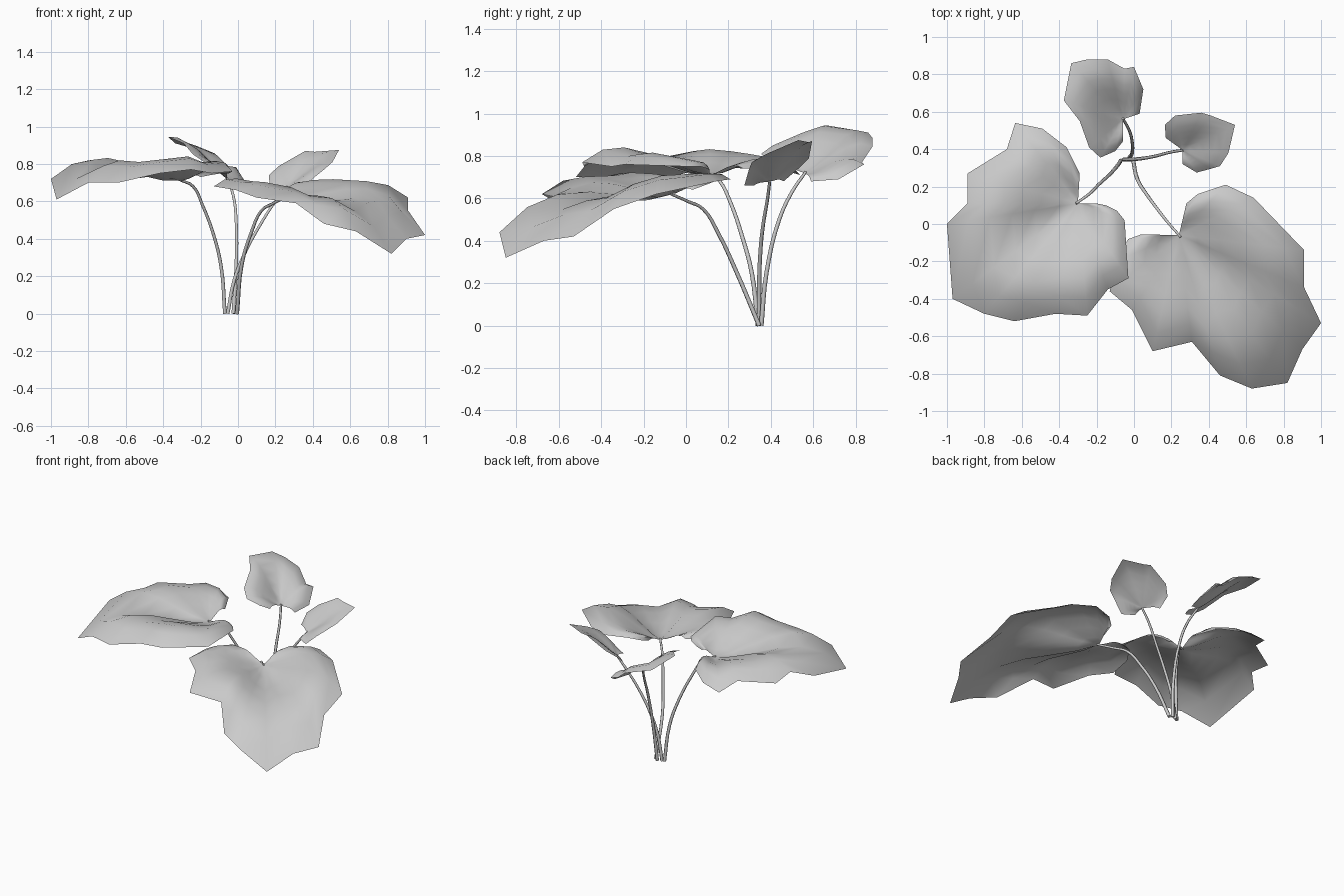
import bpy, bmesh
from mathutils import Vector

RINGS = (0.15, 0.33, 0.5, 0.67, 0.84, 1.0)


def leaf(name, root, rim, arch):
    """Thin blade fanned from the stem joint to its rim, arched in between."""
    root = Vector(root)
    bm = bmesh.new()
    centre = bm.verts.new(root)
    prev = None
    for p in rim:
        d = Vector(p) - root
        rise = arch * d.xy.length
        ray = [centre]
        for t in RINGS:
            v = root + d * t
            v.z += rise * 6.75 * t * t * (1 - t)   # highest two thirds out
            ray.append(bm.verts.new(v))
        if prev:
            bm.faces.new((centre, prev[1], ray[1]))
            for i in range(1, len(RINGS)):
                bm.faces.new((prev[i], prev[i + 1], ray[i + 1], ray[i]))
        prev = ray
    bmesh.ops.recalc_face_normals(bm, faces=bm.faces)
    if sum(f.normal.z for f in bm.faces) < 0:
        bmesh.ops.reverse_faces(bm, faces=bm.faces)
    me = bpy.data.meshes.new(name)
    bm.to_mesh(me)
    bm.free()
    obj = bpy.data.objects.new(name, me)
    bpy.context.collection.objects.link(obj)
    bpy.ops.object.select_all(action='DESELECT')
    obj.select_set(True)
    bpy.context.view_layer.objects.active = obj
    bpy.ops.object.shade_smooth_by_angle(angle=1.2)


def stem(name, path):
    """Slim tapering tube along a smooth path."""
    cu = bpy.data.curves.new(name, 'CURVE')
    cu.dimensions = '3D'
    cu.bevel_depth = 0.011
    cu.bevel_resolution = 1
    cu.resolution_u = 4
    cu.use_fill_caps = True
    sp = cu.splines.new('BEZIER')
    sp.bezier_points.add(len(path) - 1)
    for i, (bp, co) in enumerate(zip(sp.bezier_points, path)):
        bp.co = co
        bp.handle_left_type = bp.handle_right_type = 'AUTO'
        bp.radius = 1.0 - 0.35 * i / (len(path) - 1)
    obj = bpy.data.objects.new(name, cu)
    bpy.context.collection.objects.link(obj)


# large left leaf
leaf("left_leaf", (-0.30, 0.11, 0.71), [
    (-.29, .27, .74), (-.36, .41, .75), (-.49, .51, .73), (-.635, .54, .71),
    (-.68, .40, .75), (-.89, .27, .74), (-.89, .11, .76), (-1.0, 0, .72),
    (-.97, -.40, .61), (-.80, -.48, .70), (-.64, -.52, .70), (-.42, -.48, .75),
    (-.25, -.49, .77), (-.14, -.35, .75), (-.03, -.29, .76), (-.05, .02, .75),
    (-.09, .07, .75), (-.15, .10, .74), (-.20, .11, .73)], 0.15)

# large right leaf
leaf("right_leaf", (0.24, -0.06, 0.62), [
    (.27, .03, .64), (.28, .11, .67), (.34, .16, .69), (.49, .21, .69),
    (.64, .14, .68), (.91, -.14, .62), (.91, -.34, .55), (1.0, -.53, .42),
    (.90, -.67, .40), (.82, -.85, .32), (.63, -.88, .44), (.46, -.81, .48),
    (.31, -.63, .59), (.10, -.68, .62), (-.01, -.46, .66), (-.13, -.36, .68),
    (-.11, -.20, .69), (-.03, -.08, .69), (.04, -.055, .68)], 0.13)

# upright back leaf
leaf("back_leaf", (-.06, .56, .72), [
    (.03, .59, .68), (.05, .72, .69), (0, .84, .76), (-.05, .83, .77),
    (-.14, .88, .845), (-.25, .88, .885), (-.335, .86, .91), (-.375, .66, .945),
    (-.29, .55, .91), (-.24, .41, .85), (-.18, .355, .81), (-.10, .39, .77),
    (-.06, .44, .74)], 0.13)

# small right-hand leaf
leaf("small_leaf", (.26, .395, .68), [
    (.17, .46, .68), (.165, .53, .74), (.22, .58, .79), (.36, .595, .87),
    (.41, .58, .865), (.54, .53, .875), (.505, .38, .81), (.46, .31, .77),
    (.41, .295, .73), (.335, .275, .66), (.26, .32, .66)], 0.08)

# stems
stem("left_stem", [(-.07, .34, 0), (-.09, .31, .25), (-.13, .265, .42),
                   (-.19, .21, .58), (-.24, .16, .68), (-.31, .11, .715)])
stem("right_stem", [(-.005, .345, 0), (.02, .235, .26), (.07, .155, .43),
                    (.125, .08, .55), (.18, .01, .585), (.25, -.07, .62)])
stem("back_stem", [(-.025, .355, 0), (-.01, .38, .25), (-.01, .44, .5),
                   (-.025, .50, .63), (-.06, .565, .725)])
stem("small_stem", [(-.055, .345, 0), (-.02, .345, .18), (.04, .35, .33),
                    (.11, .362, .46), (.20, .385, .60), (.265, .395, .68)])
